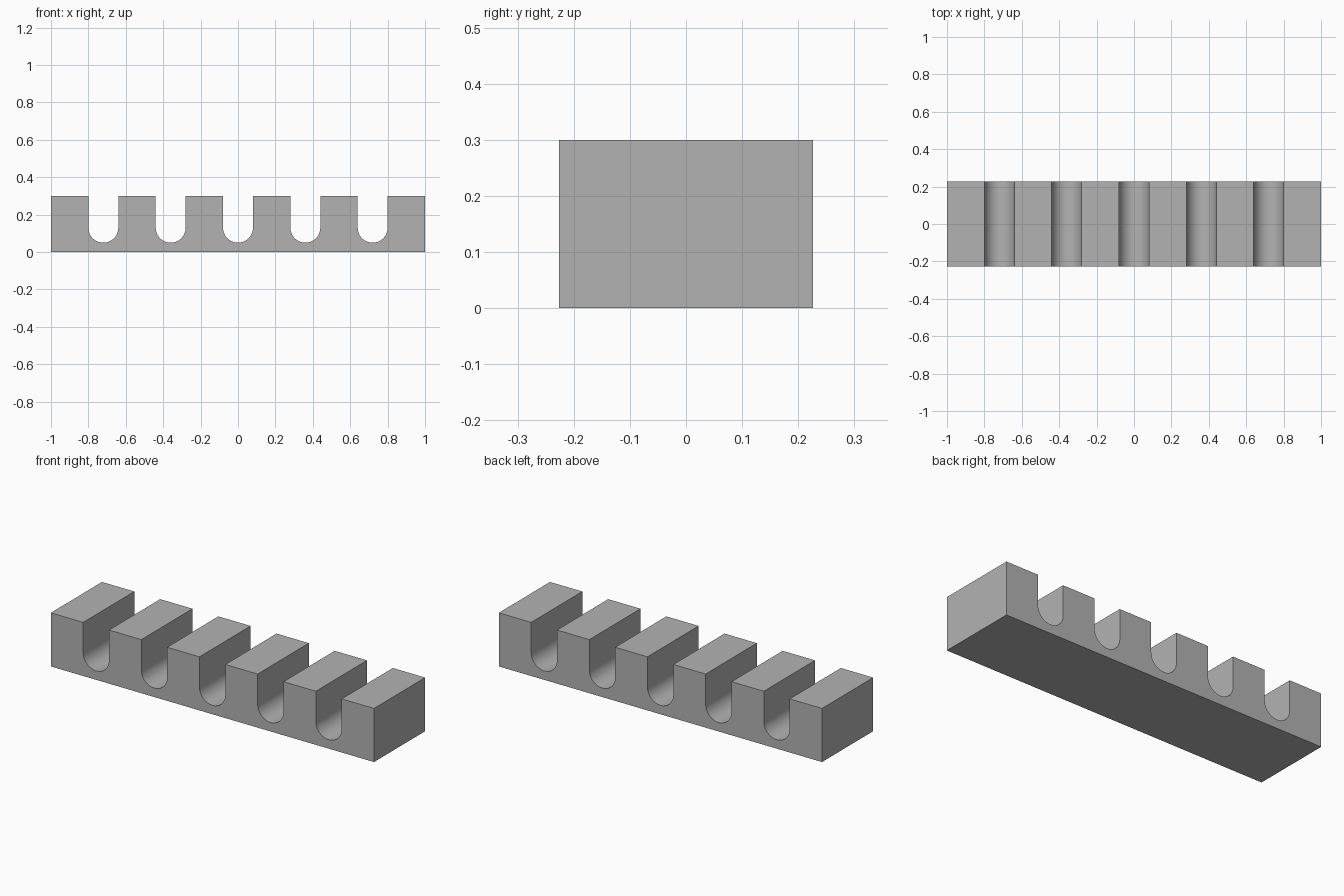
import bpy, bmesh, math

if "Cube" in bpy.data.objects:
    bpy.data.objects.remove(bpy.data.objects["Cube"])

LENGTH, DEPTH, HEIGHT = 2.0, 0.452, 0.3
SLOT_RADIUS, SLOT_BOTTOM, PITCH, SEGMENTS = 0.08, 0.05, 0.36, 32

grey = bpy.data.materials.new("mid grey")
grey.diffuse_color = (0.45, 0.45, 0.45, 1)
grey.use_nodes = True
grey.node_tree.nodes["Principled BSDF"].inputs["Base Color"].default_value = grey.diffuse_color

# Front profile: a bar with five round-bottomed slots open at the top
profile = [(LENGTH / 2, 0), (LENGTH / 2, HEIGHT)]
arc_z = SLOT_BOTTOM + SLOT_RADIUS
for i in range(2, -3, -1):
    x = i * PITCH
    profile.append((x + SLOT_RADIUS, HEIGHT))
    for k in range(SEGMENTS + 1):
        a = -math.pi * k / SEGMENTS
        profile.append((x + SLOT_RADIUS * math.cos(a), arc_z + SLOT_RADIUS * math.sin(a)))
    profile.append((x - SLOT_RADIUS, HEIGHT))
profile += [(-LENGTH / 2, HEIGHT), (-LENGTH / 2, 0)]

# Extrude the profile through the depth
bm = bmesh.new()
front = bm.faces.new([bm.verts.new((x, -DEPTH / 2, z)) for x, z in profile])
ext = bmesh.ops.extrude_face_region(bm, geom=[front], use_keep_orig=True)
back = [g for g in ext["geom"] if isinstance(g, bmesh.types.BMVert)]
bmesh.ops.translate(bm, verts=back, vec=(0, DEPTH, 0))
bmesh.ops.recalc_face_normals(bm, faces=bm.faces[:])
mesh = bpy.data.meshes.new("slotted_bar")
bm.to_mesh(mesh)
bm.free()
mesh.materials.append(grey)

bar = bpy.data.objects.new("slotted_bar", mesh)
bpy.context.collection.objects.link(bar)

# Smooth slot floors, crisp edges elsewhere
bpy.context.view_layer.objects.active = bar
bar.select_set(True)
bpy.ops.object.shade_smooth_by_angle(angle=math.radians(30))
